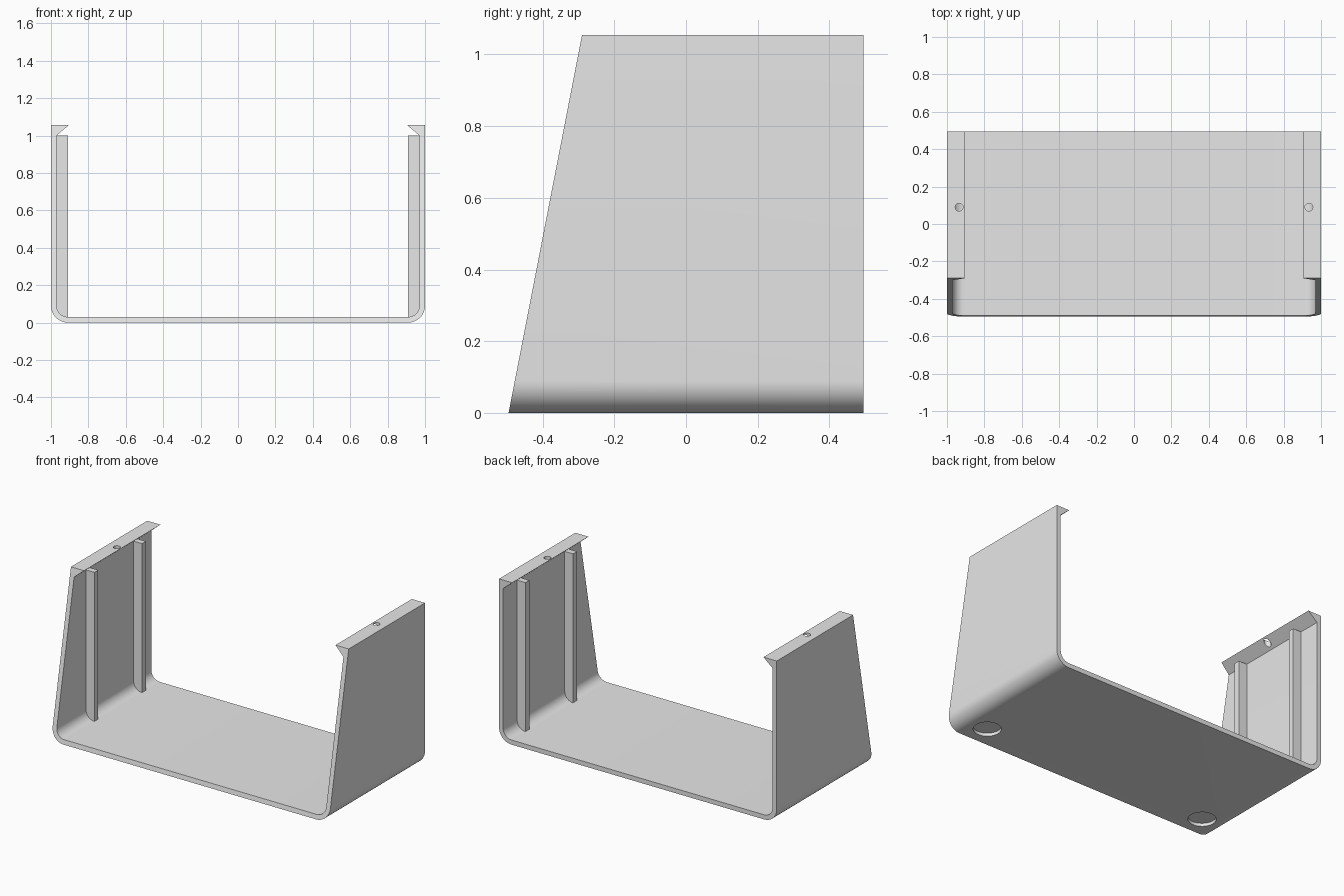
import bpy, bmesh, math
from mathutils import Matrix

cube = bpy.data.objects.get("Cube")
if cube:
    bpy.data.objects.remove(cube, do_unlink=True)

HEIGHT, HALF_DEPTH, TOP_FRONT = 1.055, 0.495, -0.29
WALL, R_OUT, R_MID, R_IN = 0.03, 0.09, 0.075, 0.06
CORNER = 1 - R_OUT          # fillet centre in x; its height is R_OUT

grey = bpy.data.materials.new("light grey")
grey.use_nodes = True
grey.diffuse_color = (0.8, 0.8, 0.8, 1)
grey.node_tree.nodes["Principled BSDF"].inputs["Base Color"].default_value = grey.diffuse_color


def finish(bm, name):
    bmesh.ops.recalc_face_normals(bm, faces=bm.faces)
    mesh = bpy.data.meshes.new(name)
    bm.to_mesh(mesh)
    bm.free()
    mesh.materials.append(grey)
    obj = bpy.data.objects.new(name, mesh)
    bpy.context.collection.objects.link(obj)
    return obj


def prism(name, profile, front, back):
    """Extrude an (x, z) outline along y; front and back give y from z."""
    bm = bmesh.new()
    a = [bm.verts.new((x, front(z), z)) for x, z in profile]
    b = [bm.verts.new((x, back(z), z)) for x, z in profile]
    bm.faces.new(a)
    bm.faces.new(b)
    for i in range(len(a)):
        j = (i + 1) % len(a)
        bm.faces.new((a[i], a[j], b[j], b[i]))
    return finish(bm, name)


def fillet(radius, steps=12):
    """Quarter arc of the bottom corner, from the floor up to the wall."""
    angles = [-math.pi / 2 + math.pi / 2 * i / steps for i in range(steps + 1)]
    return [(CORNER + radius * math.cos(t), R_OUT + radius * math.sin(t)) for t in angles]


def cylinder(name, radius, depth, location, segments=32):
    bm = bmesh.new()
    bmesh.ops.create_cone(bm, cap_ends=True, segments=segments, radius1=radius,
                          radius2=radius, depth=depth, matrix=Matrix.Translation(location))
    obj = finish(bm, name)
    obj.hide_render = True
    return obj


def cut(target, cutter):
    mod = target.modifiers.new("cut", "BOOLEAN")
    mod.operation, mod.solver, mod.object = "DIFFERENCE", "EXACT", cutter
    bpy.context.view_layer.objects.active = target
    bpy.ops.object.modifier_apply(modifier=mod.name)
    bpy.data.objects.remove(cutter, do_unlink=True)


# U-shaped shell with inward wedge lips and a raked front edge
half = fillet(R_OUT) + [(1, HEIGHT), (0.905, HEIGHT), (1 - WALL, 1.0)] + fillet(R_IN)[::-1]
outline = half + [(-x, z) for x, z in reversed(half)]
shell = prism("shell", outline,
              lambda z: -HALF_DEPTH + (TOP_FRONT + HALF_DEPTH) * z / HEIGHT,
              lambda z: HALF_DEPTH)

# Screw holes through the lips and round foot recesses under the floor
for side in (-1, 1):
    cut(shell, cylinder("hole_cutter", 0.021, 0.2, (side * 0.935, 0.09, 1.05)))
    cut(shell, cylinder("recess_cutter", 0.082, 0.04, (side * 0.813, -0.355, 0), 48))

# Vertical ribs inside the walls, rooted in the fillet
rib_outline = fillet(R_MID) + [(CORNER + R_MID, 1.0), (CORNER, 1.0)]
parts = [shell]
for side, side_name in ((1, "left"), (-1, "right")):
    for y, y_name in ((-0.158, "front"), (0.332, "back")):
        parts.append(prism(f"{side_name}_{y_name}_rib",
                           [(side * x, z) for x, z in rib_outline],
                           lambda z: y - 0.02, lambda z: y + 0.02))

# Smooth fillets and holes, crisp edges elsewhere
bpy.ops.object.select_all(action="DESELECT")
for obj in parts:
    obj.select_set(True)
bpy.context.view_layer.objects.active = shell
bpy.ops.object.shade_smooth_by_angle(angle=math.radians(30))
